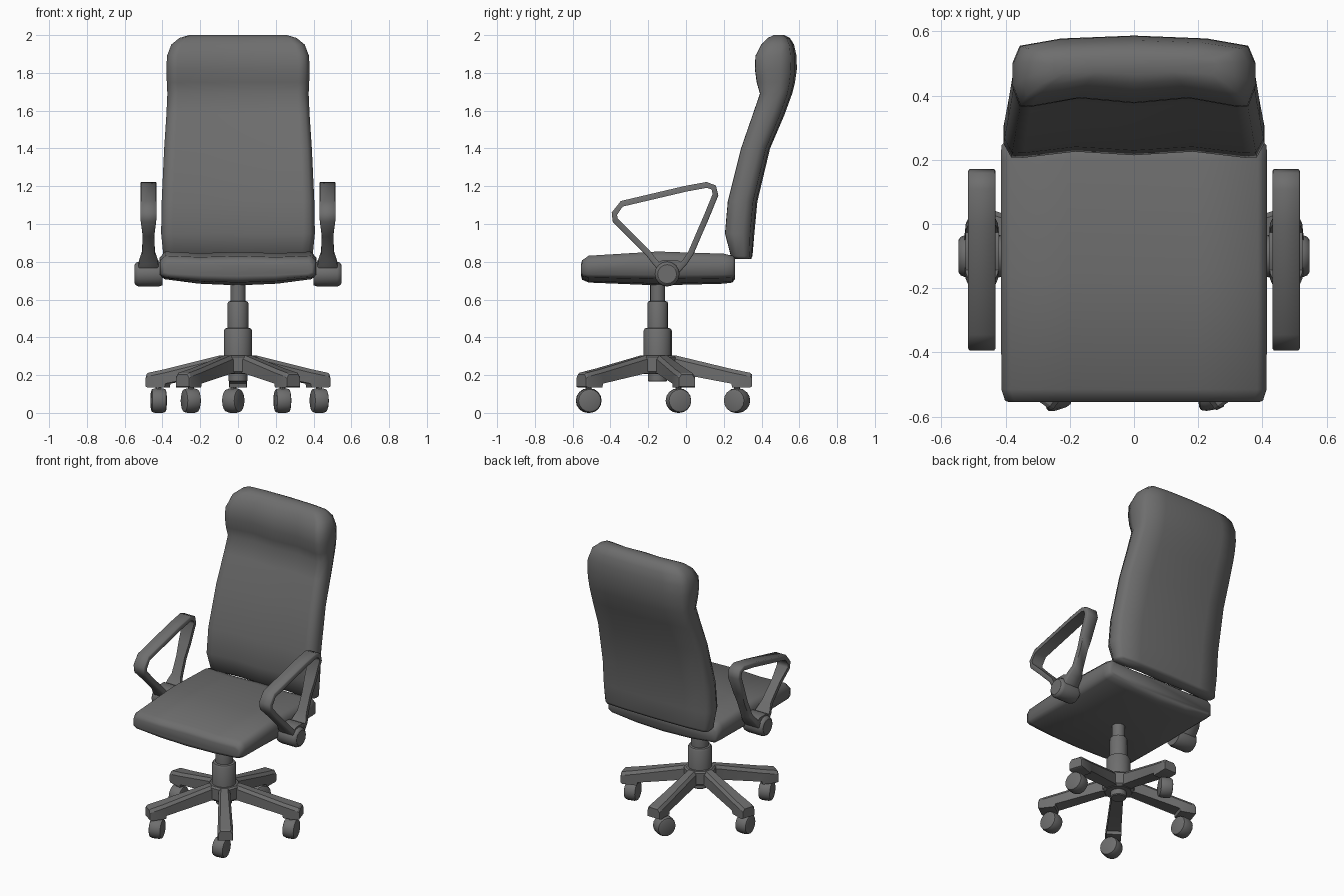
import bpy, bmesh
from math import sin, cos, pi, radians
from mathutils import Vector, Matrix

if "Cube" in bpy.data.objects:
    bpy.data.objects.remove(bpy.data.objects["Cube"])

dark = bpy.data.materials.new("dark_grey")
dark.diffuse_color = (.155, .155, .155, 1)
dark.use_nodes = True
dark.node_tree.nodes["Principled BSDF"].inputs["Base Color"].default_value = dark.diffuse_color


def loft(name, rings, matrix=Matrix(), angle=35):
    """Skin a list of equal-length point rings and cap both ends."""
    bm = bmesh.new()
    rows = [[bm.verts.new(matrix @ Vector(p)) for p in r] for r in rings]
    n = len(rows[0])
    for a, b in zip(rows, rows[1:]):
        for i in range(n):
            j = (i + 1) % n
            bm.faces.new((a[i], a[j], b[j], b[i]))
    bm.faces.new(rows[0])
    bm.faces.new(rows[-1])
    bmesh.ops.recalc_face_normals(bm, faces=bm.faces)
    me = bpy.data.meshes.new(name)
    bm.to_mesh(me)
    bm.free()
    me.materials.append(dark)
    ob = bpy.data.objects.new(name, me)
    bpy.context.collection.objects.link(ob)
    bpy.ops.object.select_all(action='DESELECT')
    bpy.context.view_layer.objects.active = ob
    ob.select_set(True)
    bpy.ops.object.shade_smooth_by_angle(angle=radians(angle))
    return ob


def lathe(name, profile, matrix, sides=16, angle=35):
    """Turn (radius, height) pairs around the local z axis."""
    rings = [[(r * cos(2 * pi * i / sides), r * sin(2 * pi * i / sides), h)
              for i in range(sides)] for r, h in profile]
    return loft(name, rings, matrix, angle)


def mirrored(half):
    """Complete a right-hand (u, t) half outline with its left-hand copy."""
    return half + [(-u, t) for u, t in reversed(half) if u > 0]


# Backrest: horizontal slices (z, front y, back y, half width)
back_outline = mirrored([(0, .07), (.45, .14), (.85, .02), (.94, .03), (1, .3),
                         (1, .62), (.94, .86), (.6, .96), (0, 1)])
back_levels = [(.815, .26, .345, .385), (.83, .235, .352, .395), (.95, .203, .362, .407),
               (1.12, .218, .378, .404), (1.4, .288, .445, .391), (1.58, .35, .522, .379),
               (1.69, .388, .562, .374), (1.75, .37, .577, .377), (1.82, .36, .587, .379),
               (1.89, .363, .585, .376), (1.95, .395, .572, .353), (1.985, .43, .55, .31),
               (2.0, .465, .52, .26)]
loft("backrest", [[(u * hw, f + t * (b - f), z) for u, t in back_outline]
                  for z, f, b, hw in back_levels], angle=80)

# Seat cushion: slices from front to rear (y, bottom z, top z, half width)
seat_outline = mirrored([(0, 0), (.5, .05), (.94, .18), (1, .3), (1, .8),
                         (.93, .98), (.5, .93), (0, .97)])
seat_slices = [(-.555, .725, .79, .39), (-.55, .705, .81, .402), (-.515, .69, .835, .413),
               (-.15, .675, .858, .415), (.2, .684, .846, .415), (.245, .69, .835, .413),
               (.26, .71, .82, .4)]
loft("seat", [[(u * hw, y, b + t * (c - b)) for u, t in seat_outline]
              for y, b, c, hw in seat_slices], angle=65)

# Gas lift column and base hub
centre = Matrix.Translation((0, -.15, 0))
lathe("column", [(.045, .165), (.05, .17), (.05, .25), (.075, .28), (.075, .435), (.068, .447),
                 (.055, .45), (.055, .58), (.05, .59), (.04, .592), (.04, .70)], centre)
lathe("base_hub", [(.085, .205), (.1, .22), (.1, .295), (.09, .305)], centre, 10)

# Five base legs
leg_slices = [(.04, .205, .305, .036), (.1, .21, .303, .036), (.39, .155, .233, .045),
              (.395, .135, .232, .046), (.49, .135, .212, .048), (.5, .14, .203, .044)]
for k in range(5):
    arm = centre @ Matrix.Rotation(radians(18 + 72 * k), 4, 'Z')
    loft(f"base_leg_{k + 1}",
         [[(r, -w, b), (r, w, b), (r, w, c - .02), (r, w - .014, c), (r, .014 - w, c),
           (r, -w, c - .02)] for r, b, c, w in leg_slices], arm, 30)

# Casters, each swivelled its own way (x, y, yaw in degrees)
casters = [(.43, -.04, 14), (-.025, .27, -27), (-.42, -.04, 4), (-.25, -.515, 18), (.235, -.515, 9)]
wheel = [(.05, -.04), (.06, -.036), (.065, -.02), (.065, .02), (.06, .036), (.05, .04)]
for k, (x, y, yaw) in enumerate(casters):
    place = Matrix.Translation((x, y, .065))
    lathe(f"caster_{k + 1}", wheel, place @ Matrix.Rotation(radians(yaw), 4, 'Z')
          @ Matrix.Rotation(pi / 2, 4, 'Y'))
    lathe(f"caster_stem_{k + 1}", [(.016, .03), (.016, .09)], place, 8)

# Armrests: a strap loop (y, z, half width) ending in a round side mount
strap = [(-.13, .76, .055), (-.165, .80, .05), (-.2, .845, .034), (-.3, .945, .031),
         (-.375, 1.02, .041), (-.379, 1.055, .043), (-.34, 1.107, .043), (0, 1.187, .043),
         (.11, 1.207, .043), (.147, 1.193, .043), (.156, 1.155, .043), (.105, 1.03, .038),
         (.07, .95, .031), (.025, .845, .034), (-.005, .80, .05), (-.05, .75, .055)]
for side, s in (("left", -1), ("right", 1)):
    rings = []
    for i, (y, z, w) in enumerate(strap):
        p, q = strap[max(i - 1, 0)], strap[min(i + 1, len(strap) - 1)]
        t = Vector((q[0] - p[0], q[1] - p[1])).normalized() * .0155
        rings.append([(s * (.474 + e * w), y - d * t.y, z + d * t.x)
                      for e, d in ((-1, -1), (1, -1), (1, .6), (.9, 1), (-.9, 1), (-1, .6))])
    loft(f"armrest_{side}", rings, angle=60)
    lathe(f"armrest_mount_{side}", [(.06, .40), (.066, .42), (.066, .525), (.06, .54), (.05, .547)],
          Matrix.Translation((0, -.1, .735)) @ Matrix.Rotation(s * pi / 2, 4, 'Y'))
    # web that fills the foot of the strap loop around the mount
    foot = [(-.16, .79), (-.13, .72), (-.07, .71), (-.01, .79), (-.05, .81), (-.12, .81)]
    loft(f"armrest_foot_{side}", [[(s * x, y, z) for y, z in foot] for x in (.42, .525)])
